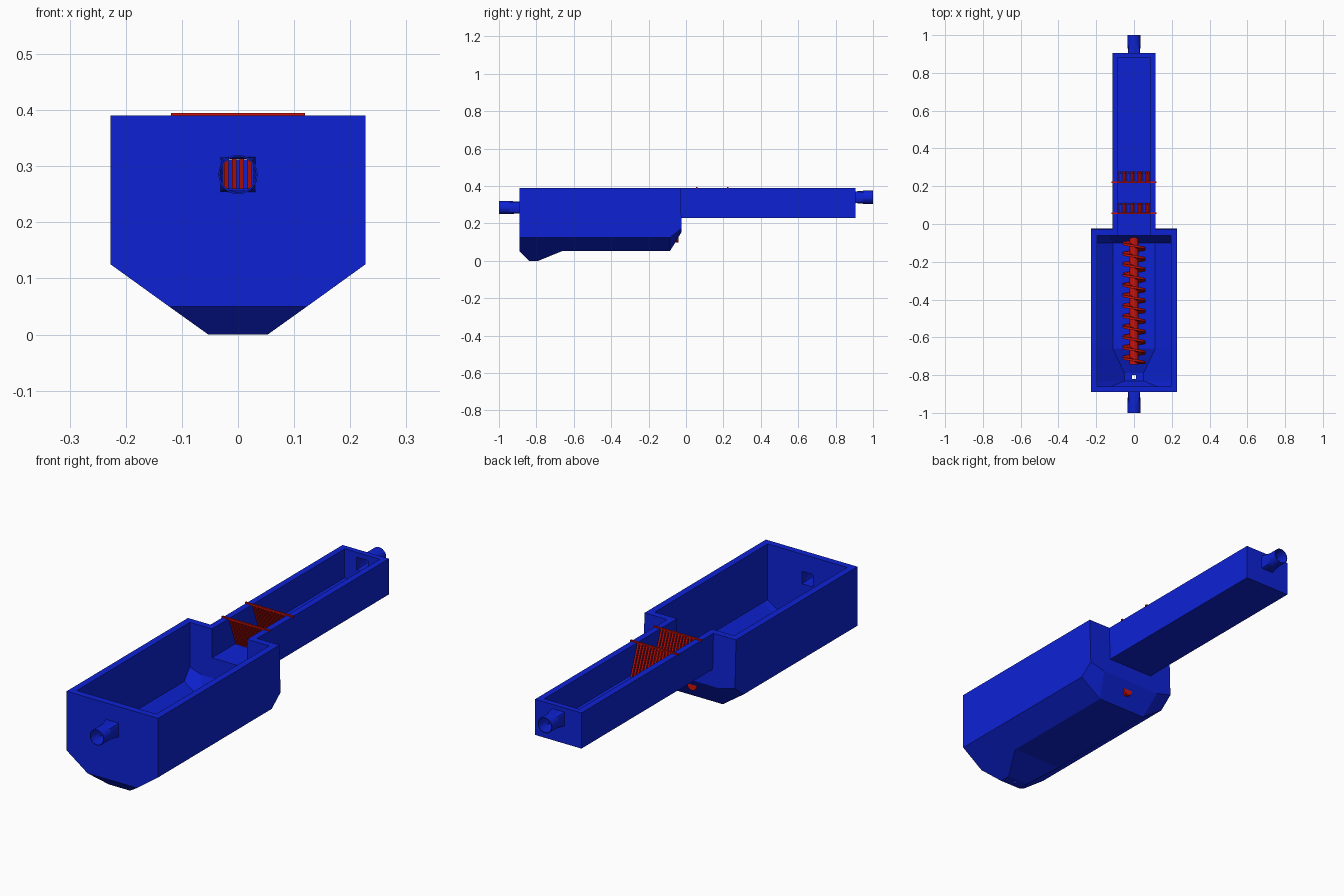
import bpy, bmesh, math
from mathutils import Vector

if "Cube" in bpy.data.objects:
    bpy.data.objects.remove(bpy.data.objects["Cube"])


def material(name, rgb):
    m = bpy.data.materials.new(name)
    m.diffuse_color = (*rgb, 1)
    m.use_nodes = True
    m.node_tree.nodes["Principled BSDF"].inputs["Base Color"].default_value = m.diffuse_color
    return m


BLUE = material("tank blue", (0.004, 0.016, 0.66))
RED = material("screen red", (0.62, 0.006, 0.003))


def finish(bm, name, mat):
    bmesh.ops.recalc_face_normals(bm, faces=bm.faces)
    me = bpy.data.meshes.new(name)
    bm.to_mesh(me)
    bm.free()
    me.materials.append(mat)
    ob = bpy.data.objects.new(name, me)
    bpy.context.collection.objects.link(ob)
    return ob


def loft(name, rings, mat, closed=False):
    """Skin rings of points; cap the ends, or join last ring to first."""
    bm = bmesh.new()
    vs = [[bm.verts.new(p) for p in r] for r in rings]
    n = len(rings[0])
    pairs = list(zip(vs, vs[1:])) + ([(vs[-1], vs[0])] if closed else [])
    for a, b in pairs:
        for i in range(n):
            j = (i + 1) % n
            bm.faces.new((a[i], a[j], b[j], b[i]))
    if not closed:
        bm.faces.new(vs[0])
        bm.faces.new(vs[-1])
    return finish(bm, name, mat)


def box(name, x, y0, y1, z0, z1, mat):
    return loft(name, [[(-x, y, z0), (x, y, z0), (x, y, z1), (-x, y, z1)]
                       for y in (y0, y1)], mat)


def hopper(name, half, top, stations):
    """Trough from stations (y, shoulder z, bottom half width, bottom z, y of bottom)."""
    rings = [[(-half, y, top), (-half, yb, zs), (-bw, yb, zb),
              (bw, yb, zb), (half, yb, zs), (half, y, top)]
             for y, zs, bw, zb, yb in stations]
    return loft(name, rings, BLUE)


def boolean(ob, other, op):
    m = ob.modifiers.new(op, 'BOOLEAN')
    m.operation, m.object, m.solver = op, other, 'EXACT'
    bpy.context.view_layer.objects.active = ob
    bpy.ops.object.modifier_apply(modifier=m.name)
    bpy.data.objects.remove(other)


# Tank and channel as one hollow shell
tank = hopper("tank_and_channel", 0.227, 0.39, [
    (-0.89, 0.125, 0.123, 0.05, -0.89), (-0.84, 0.125, 0.053, 0, -0.84),
    (-0.79, 0.125, 0.053, 0, -0.79), (-0.66, 0.125, 0.123, 0.053, -0.66),
    (-0.085, 0.125, 0.123, 0.053, -0.085), (-0.03, 0.175, 0.15, 0.155, -0.023)])
boolean(tank, box("channel", 0.115, -0.045, 0.905, 0.23, 0.39, BLUE), 'UNION')
boolean(tank, hopper("tank_cavity", 0.197, 0.5, [
    (-0.86, 0.14, 0.12, 0.09, -0.86), (-0.83, 0.14, 0.05, 0.03, -0.83),
    (-0.79, 0.14, 0.05, 0.03, -0.79), (-0.66, 0.14, 0.112, 0.08, -0.66),
    (-0.1, 0.14, 0.112, 0.08, -0.1), (-0.06, 0.19, 0.14, 0.17, -0.06)]), 'DIFFERENCE')
boolean(tank, box("channel_cavity", 0.087, -0.1, 0.88, 0.26, 0.5, BLUE), 'DIFFERENCE')
boolean(tank, box("drain", 0.01, -0.82, -0.80, -0.1, 0.1, BLUE), 'DIFFERENCE')
boolean(tank, box("inlet_hole", 0.028, -0.95, -0.8, 0.257, 0.313, BLUE), 'DIFFERENCE')
boolean(tank, box("outlet_hole", 0.028, 0.8, 0.95, 0.312, 0.368, BLUE), 'DIFFERENCE')


# Pipe stubs: square at the wall, round at the open end
def ring(y, zc, r, square):
    pts = []
    for i in range(24):
        a = math.tau * i / 24 + math.pi / 4
        c, s = math.cos(a), math.sin(a)
        k = r / max(abs(c), abs(s)) if square else r
        pts.append((k * c, y, zc + k * s))
    return pts


def pipe(name, wall, mid, end, zc):
    loft(name, [ring(wall, zc, 0.031, True), ring(mid, zc, 0.035, False),
                ring(end, zc, 0.035, False), ring(end, zc, 0.032, False),
                ring(mid, zc, 0.032, False), ring(wall, zc, 0.028, True)],
         BLUE, closed=True)


pipe("inlet_pipe", -0.889, -0.945, -1.0, 0.285)
pipe("outlet_pipe", 0.904, 0.95, 1.0, 0.34)


# Bar screens: a cross rod on the channel rim with slanted bars hanging from it
def bar_screen(name, y, count):
    box(name + "_rod", 0.119, y - 0.004, y + 0.004, 0.388, 0.395, RED)
    bm = bmesh.new()
    for i in range(count):
        x = -0.078 + 0.156 * i / (count - 1)
        w, d = 0.004, 0.009
        vs = [bm.verts.new((x + sx * w, yy, z))
              for z, y0 in ((0.26, y + 0.046), (0.39, y - 0.004))
              for sx, yy in ((-1, y0), (1, y0), (1, y0 + d), (-1, y0 + d))]
        for f in ((0, 1, 2, 3), (4, 5, 6, 7), (0, 1, 5, 4),
                  (1, 2, 6, 5), (2, 3, 7, 6), (3, 0, 4, 7)):
            bm.faces.new([vs[k] for k in f])
    finish(bm, name + "_bars", RED)


bar_screen("front_screen", 0.057, 12)
bar_screen("rear_screen", 0.222, 12)

# Screw conveyor along the tank floor
ZC = 0.122
loft("screw_shaft", [[(0.023 * math.cos(math.tau * i / 16), y,
                       ZC + 0.023 * math.sin(math.tau * i / 16)) for i in range(16)]
                     for y in (-0.745, -0.041)], RED)
rings, turns, steps = [], 12, 24
for i in range(turns * steps + 1):
    a = math.tau * i / steps
    y = -0.735 + 0.66 * i / (turns * steps)
    rings.append([(r * math.cos(a), y + dy, ZC + r * math.sin(a))
                  for r, dy in ((0.018, -0.006), (0.062, -0.006),
                                (0.062, 0.006), (0.018, 0.006))])
loft("screw_flight", rings, RED)
